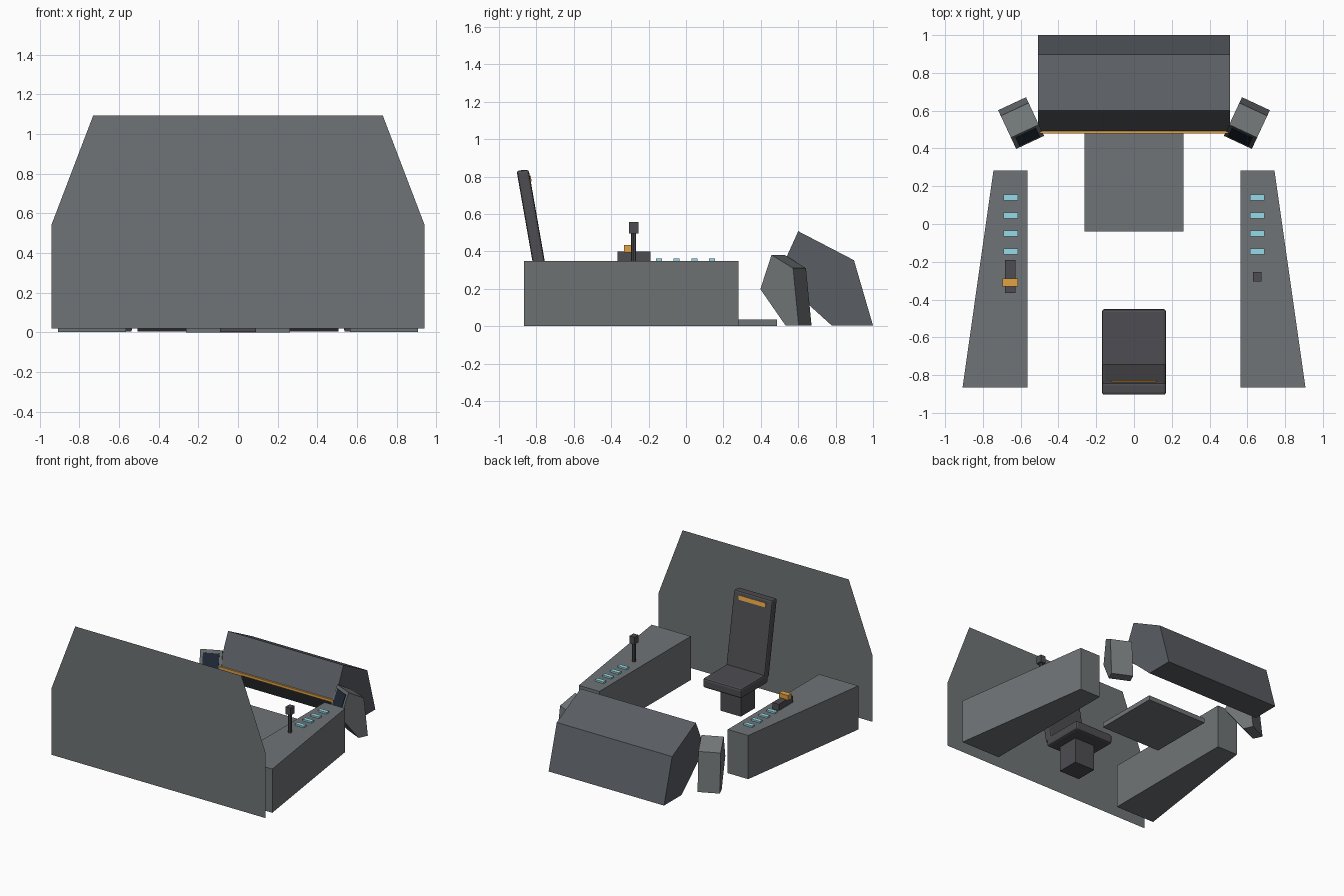
import bpy, bmesh
from math import radians
from mathutils import Matrix, Vector

if "Cube" in bpy.data.objects:
    bpy.data.objects.remove(bpy.data.objects["Cube"])


def mat(name, r, g, b):
    m = bpy.data.materials.new(name)
    m.diffuse_color = (r, g, b, 1)
    m.use_nodes = True
    m.node_tree.nodes["Principled BSDF"].inputs["Base Color"].default_value = m.diffuse_color
    return m


GREY = mat("panel_grey", 0.16, 0.175, 0.18)
SLATE = mat("dark_slate", 0.10, 0.11, 0.125)
DARK = mat("seat_dark", 0.075, 0.075, 0.085)
SCREEN = mat("screen_navy", 0.015, 0.025, 0.04)
ORANGE = mat("orange", 0.75, 0.36, 0.06)
CYAN = mat("button_cyan", 0.3, 0.7, 0.8)


def finish(name, bm, material, bevel=0):
    bmesh.ops.recalc_face_normals(bm, faces=bm.faces)
    me = bpy.data.meshes.new(name)
    bm.to_mesh(me)
    bm.free()
    ob = bpy.data.objects.new(name, me)
    bpy.context.collection.objects.link(ob)
    me.materials.append(material)
    if bevel:
        mod = ob.modifiers.new("bevel", "BEVEL")
        mod.width, mod.segments = bevel, 2
    return ob


def prism(name, points, direction, material, matrix=None, bevel=0):
    """Extrude a closed 3D polygon along a direction."""
    bm = bmesh.new()
    face = bm.faces.new([bm.verts.new(p) for p in points])
    if direction:
        ext = bmesh.ops.extrude_face_region(bm, geom=[face], use_keep_orig=True)
        vs = [v for v in ext["geom"] if isinstance(v, bmesh.types.BMVert)]
        bmesh.ops.translate(bm, verts=vs, vec=direction)
    if matrix:
        bm.transform(matrix)
    return finish(name, bm, material, bevel)


def box(name, x, y, z, material, bevel=0):
    return prism(name, [(x[0], y[0], z[0]), (x[1], y[0], z[0]), (x[1], y[1], z[0]), (x[0], y[1], z[0])],
                 (0, 0, z[1] - z[0]), material, None, bevel)


def side_prism(name, profile, half, material, matrix=None, bevel=0):
    """Extrude a (y, z) profile across x."""
    return prism(name, [(-half, y, z) for y, z in profile], (2 * half, 0, 0), material, matrix, bevel)


# Rear bulkhead, a single sheet
prism("rear_bulkhead", [(-0.94, -1, 0.02), (0.94, -1, 0.02), (0.94, -1, 0.545), (0.73, -1, 1.095),
                        (-0.73, -1, 1.095), (-0.94, -1, 0.545)], None, GREY)

# Floor plate
box("floor_plate", (-0.263, 0.263), (-0.04, 0.487), (0, 0.037), GREY)

# Main dashboard with orange trim
side_prism("dashboard", [(0.49, 0.265), (0.6, 0.508), (0.898, 0.353), (1.0, 0.003), (0.78, 0.003)], 0.507, SLATE)
box("dashboard_trim", (-0.5, 0.5), (0.48, 0.496), (0.252, 0.272), ORANGE)

# Parts repeated on both sides
for side, s in (("left", -1), ("right", 1)):
    prism(side + "_console", [(s * 0.564, -0.866, 0.002), (s * 0.908, -0.866, 0.002),
                              (s * 0.744, 0.282, 0.002), (s * 0.564, 0.282, 0.002)], (0, 0, 0.347), GREY)
    for i in range(4):
        y = 0.14 - 0.095 * i
        box(f"{side}_button_{i + 1}", (s * 0.653 - 0.038, s * 0.653 + 0.038), (y - 0.016, y + 0.016),
            (0.345, 0.362), CYAN)
    # Angled display pod: profile starts at its front edge
    m = Matrix.Translation((s * 0.55, 0.432, 0)) @ Matrix.Rotation(radians(-25 * s), 4, "Z")
    side_prism(side + "_pod", [(0, 0.198), (0.066, 0.382), (0.193, 0.31), (0.226, 0.003), (0.149, 0.003)],
               0.0815, GREY, m)
    a, b = Vector((0, 0.198)), Vector((0.066, 0.382))
    n = Vector((-0.941, 0.338)) * 0.004
    lo, hi = a.lerp(b, 0.15), a.lerp(b, 0.87)
    side_prism(side + "_pod_screen", [lo + n, hi + n, hi - n, lo - n], 0.06, SCREEN, m)

# Seat: pedestal, cushion, leaning backrest, headrest stripe
box("seat_pedestal", (-0.09, 0.09), (-0.735, -0.56), (0.002, 0.22), DARK)
box("seat_cushion", (-0.17, 0.17), (-0.79, -0.45), (0.205, 0.28), DARK, 0.015)
side_prism("seat_backrest", [(-0.738, 0.25), (-0.841, 0.837), (-0.906, 0.832), (-0.803, 0.245)],
           0.17, DARK, None, 0.013)
side_prism("headrest_stripe", [(-0.825, 0.775), (-0.831, 0.807), (-0.842, 0.805), (-0.836, 0.773)], 0.118, ORANGE)

# Throttle on the left console
box("throttle_base", (-0.683, -0.627), (-0.366, -0.19), (0.345, 0.4), DARK)
box("throttle_handle", (-0.695, -0.615), (-0.332, -0.288), (0.395, 0.435), ORANGE)

# Control stick on the right console
bm = bmesh.new()
bmesh.ops.create_cone(bm, cap_ends=True, segments=8, radius1=0.013, radius2=0.013, depth=0.16,
                      matrix=Matrix.Translation((0.653, -0.28, 0.425)))
finish("control_stick", bm, DARK)
box("control_grip", (0.631, 0.675), (-0.304, -0.254), (0.497, 0.556), DARK)
